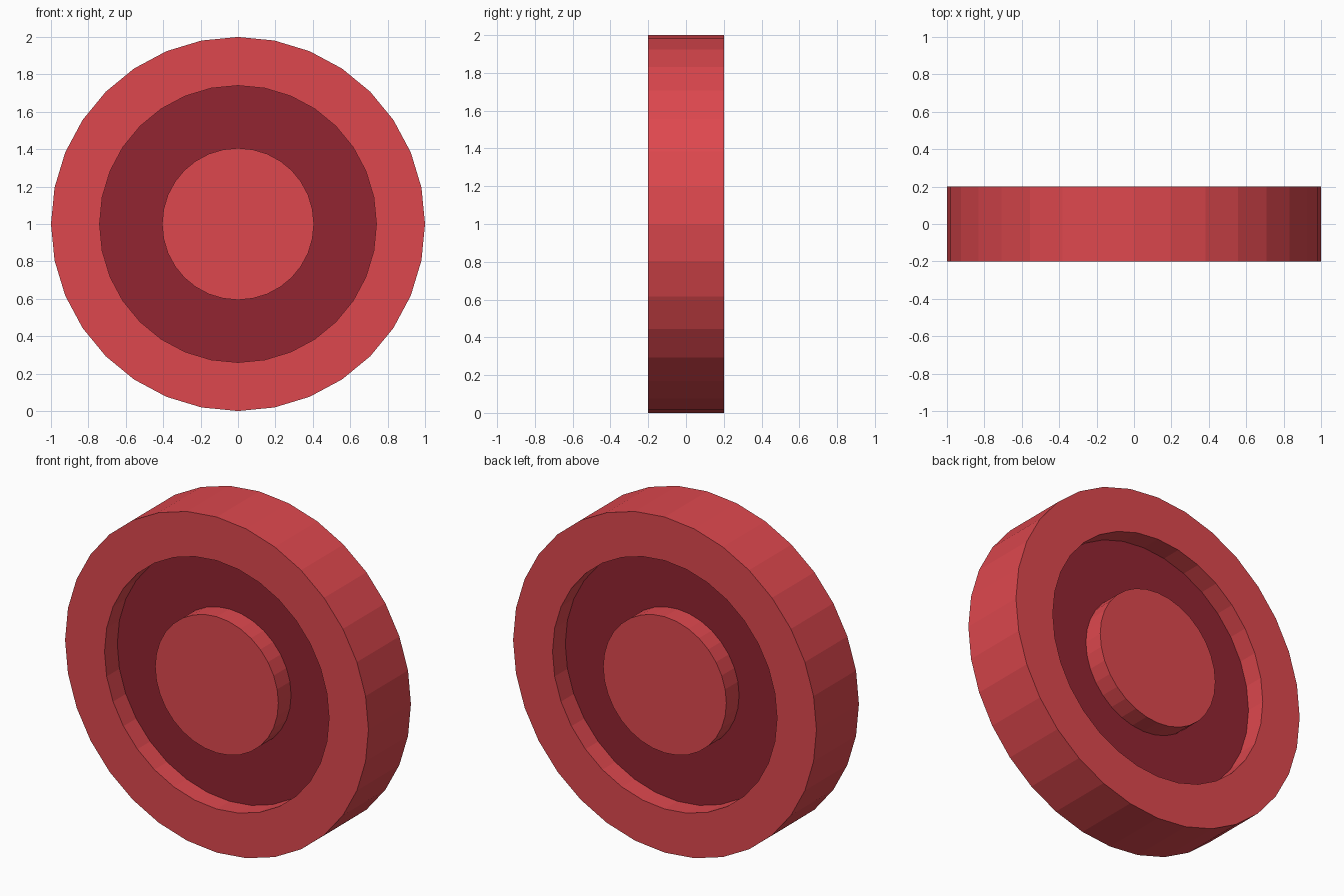
import bpy, bmesh, math

if "Cube" in bpy.data.objects:
    bpy.data.objects.remove(bpy.data.objects["Cube"])

SIDES = 32
HALF = 0.20    # half thickness of the disc
FLOOR = 0.08   # half thickness at the groove floor
R_OUT, R_GROOVE, R_HUB = 1.0, 0.74, 0.406


def material(name, rgb):
    m = bpy.data.materials.new(name)
    m.diffuse_color = (*rgb, 1.0)
    m.use_nodes = True
    m.node_tree.nodes["Principled BSDF"].inputs["Base Color"].default_value = m.diffuse_color
    return m


red = material("red", (0.73, 0.064, 0.076))
dark_red = material("dark red", (0.29, 0.018, 0.031))

# Section from the front hub face, round the rim, to the back hub face
front = [(R_HUB, -HALF), (R_HUB, -FLOOR), (R_GROOVE, -FLOOR),
         (R_GROOVE, -HALF), (R_OUT, -HALF)]
profile = front + [(r, -y) for r, y in reversed(front)]

bm = bmesh.new()
rings = []
for r, y in profile:
    angles = [2 * math.pi * i / SIDES for i in range(SIDES)]
    rings.append([bm.verts.new((r * math.cos(a), y, 1 + r * math.sin(a))) for a in angles])

# Walls, rims and groove floors (floors are the dark faces)
for k, (a, b) in enumerate(zip(rings, rings[1:])):
    is_floor = abs(profile[k][1]) == FLOOR and profile[k][1] == profile[k + 1][1]
    for i in range(SIDES):
        j = (i + 1) % SIDES
        f = bm.faces.new((a[i], a[j], b[j], b[i]))
        f.material_index = 1 if is_floor else 0

# Hub faces
bm.faces.new(rings[0])
bm.faces.new(rings[-1])
bmesh.ops.recalc_face_normals(bm, faces=bm.faces)

mesh = bpy.data.meshes.new("grooved_disc")
bm.to_mesh(mesh)
bm.free()
mesh.materials.append(red)
mesh.materials.append(dark_red)
disc = bpy.data.objects.new("grooved_disc", mesh)
bpy.context.collection.objects.link(disc)
